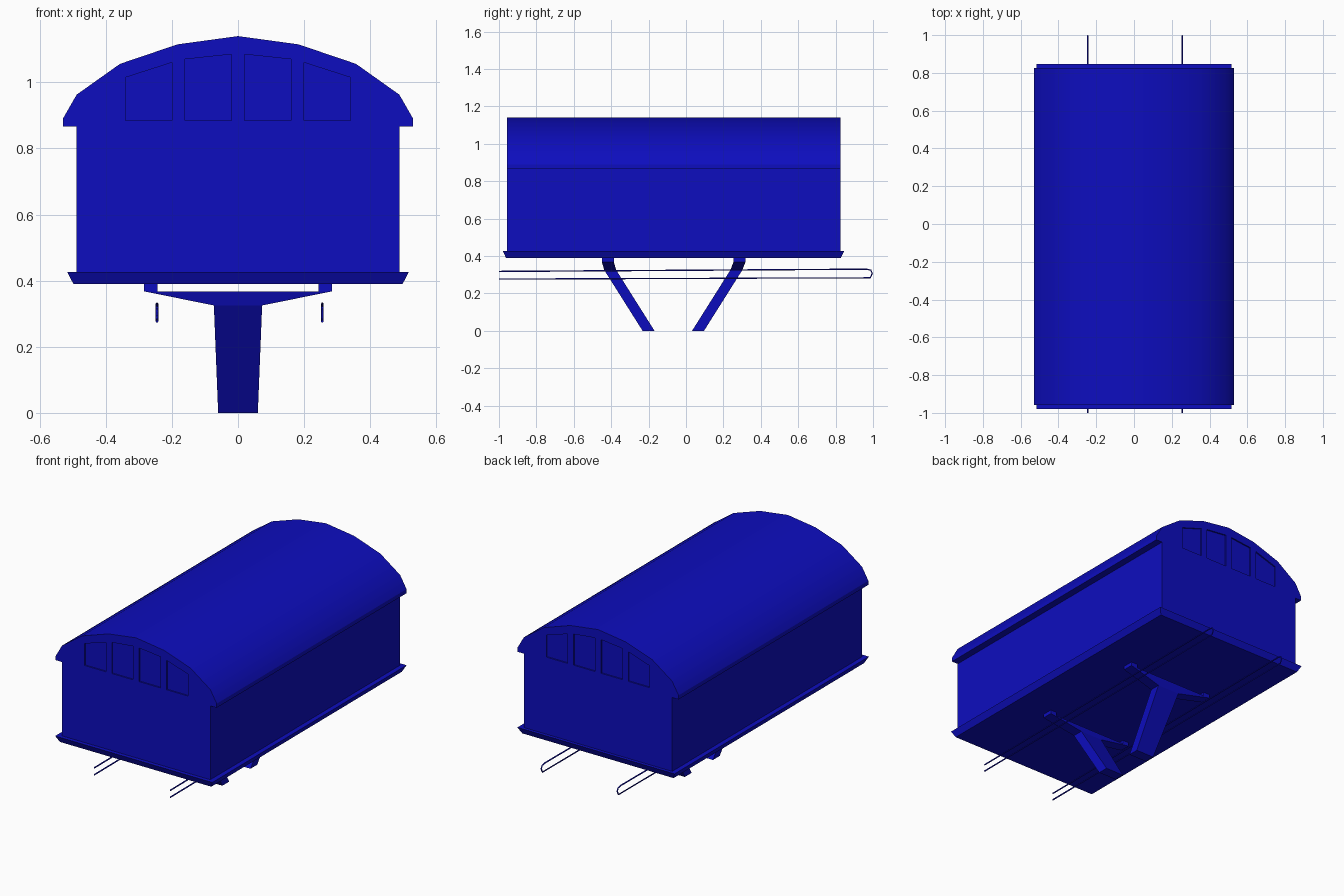
import bpy, bmesh

cube = bpy.data.objects.get("Cube")
if cube:
    bpy.data.objects.remove(cube, do_unlink=True)

blue = bpy.data.materials.new("deep blue")
blue.use_nodes = True
colour = (0.004, 0.004, 0.52, 1)
blue.diffuse_color = colour
blue.node_tree.nodes["Principled BSDF"].inputs["Base Color"].default_value = colour


def add_prism(bm, outline, y0, y1, lean=lambda z: 0):
    """Extrude an x-z outline along y, optionally leaning with height."""
    ends = [[bm.verts.new((x, y + lean(z), z)) for x, z in outline] for y in (y0, y1)]
    n = len(outline)
    bm.faces.new(ends[0])
    bm.faces.new(ends[1][::-1])
    for i in range(n):
        j = (i + 1) % n
        bm.faces.new((ends[0][j], ends[0][i], ends[1][i], ends[1][j]))


def finish(name, bm):
    bmesh.ops.recalc_face_normals(bm, faces=bm.faces)
    mesh = bpy.data.meshes.new(name)
    bm.to_mesh(mesh)
    bm.free()
    mesh.materials.append(blue)
    ob = bpy.data.objects.new(name, mesh)
    bpy.context.collection.objects.link(ob)
    return ob


def select(ob):
    bpy.ops.object.select_all(action='DESELECT')
    ob.select_set(True)
    bpy.context.view_layer.objects.active = ob


def rect(x0, x1, z0, z1):
    return [(x0, z0), (x1, z0), (x1, z1), (x0, z1)]


FRONT, BACK = -0.957, 0.827

# Cabin walls
bm = bmesh.new()
add_prism(bm, rect(-0.488, 0.488, 0.42, 0.866), FRONT, BACK)
finish("cabin_walls", bm)

# Arched roof with its gables
half = [(0.53, 0.866), (0.53, 0.89), (0.488, 0.963), (0.357, 1.056), (0.183, 1.115)]
bm = bmesh.new()
add_prism(bm, half + [(0, 1.14)] + [(-x, z) for x, z in reversed(half)], FRONT, BACK)
roof = finish("roof", bm)

# Shallow window recesses in both gables
bm = bmesh.new()
for y in (FRONT, BACK):
    for s in (-1, 1):
        for inner, outer, top_in, top_out in ((0.02, 0.16, 1.085, 1.07), (0.2, 0.34, 1.06, 1.015)):
            add_prism(bm, [(s * inner, 0.885), (s * outer, 0.885),
                           (s * outer, top_out), (s * inner, top_in)], y - 0.008, y + 0.008)
cutter = finish("window_cutter", bm)
cutter.hide_render = True
cut = roof.modifiers.new("windows", 'BOOLEAN')
cut.operation, cut.solver, cut.object = 'DIFFERENCE', 'EXACT', cutter
select(roof)
bpy.ops.object.modifier_apply(modifier=cut.name)
bpy.data.objects.remove(cutter, do_unlink=True)
bpy.ops.object.shade_smooth_by_angle(angle=0.5)

# Floor slab, flaring outward to its top
bm = bmesh.new()
bmesh.ops.create_cube(bm, size=2)
for v in bm.verts:
    top = v.co.z > 0
    v.co.x *= 0.517 if top else 0.498
    v.co.y = v.co.y * (0.913 if top else 0.895) - 0.067
    v.co.z = 0.427 if top else 0.39
finish("floor_slab", bm)


def leaning(path):
    """Piecewise linear y offset through (z, y) points."""
    def y_at(z):
        for (z0, a), (z1, b) in zip(path, path[1:]):
            if z <= z1:
                return a + (b - a) * (z - z0) / (z1 - z0)
        return path[-1][1]
    return y_at


# Leaning struts: leg, tapered crossarm and two mounting pads
for name, path in (("front_strut", [(0, -0.2), (0.325, -0.405), (0.368, -0.418)]),
                   ("back_strut", [(0, 0.064), (0.325, 0.269), (0.368, 0.286)])):
    lean = leaning(path)
    bm = bmesh.new()
    parts = [[(-0.06, 0), (0.06, 0), (0.073, 0.325), (-0.073, 0.325)],
             [(-0.073, 0.325), (0.073, 0.325), (0.285, 0.368), (-0.285, 0.368)],
             rect(-0.285, -0.243, 0.368, 0.392), rect(0.243, 0.285, 0.368, 0.392)]
    for outline in parts:
        add_prism(bm, outline, -0.032, 0.032, lean)
    finish(name, bm)

# Thin rods under the floor, hooked round at the back
rod_path = [(-1, 0.318), (0.965, 0.33), (0.988, 0.325), (0.996, 0.308), (0.985, 0.284), (-1, 0.277)]
for name, x in (("right_rod", -0.245), ("left_rod", 0.255)):
    curve = bpy.data.curves.new(name, 'CURVE')
    curve.dimensions = '3D'
    curve.bevel_depth = 0.004
    curve.bevel_resolution = 1
    curve.use_fill_caps = True
    line = curve.splines.new('POLY')
    line.points.add(len(rod_path) - 1)
    for p, (y, z) in zip(line.points, rod_path):
        p.co = (x, y, z, 1)
    curve.materials.append(blue)
    bpy.context.collection.objects.link(bpy.data.objects.new(name, curve))
